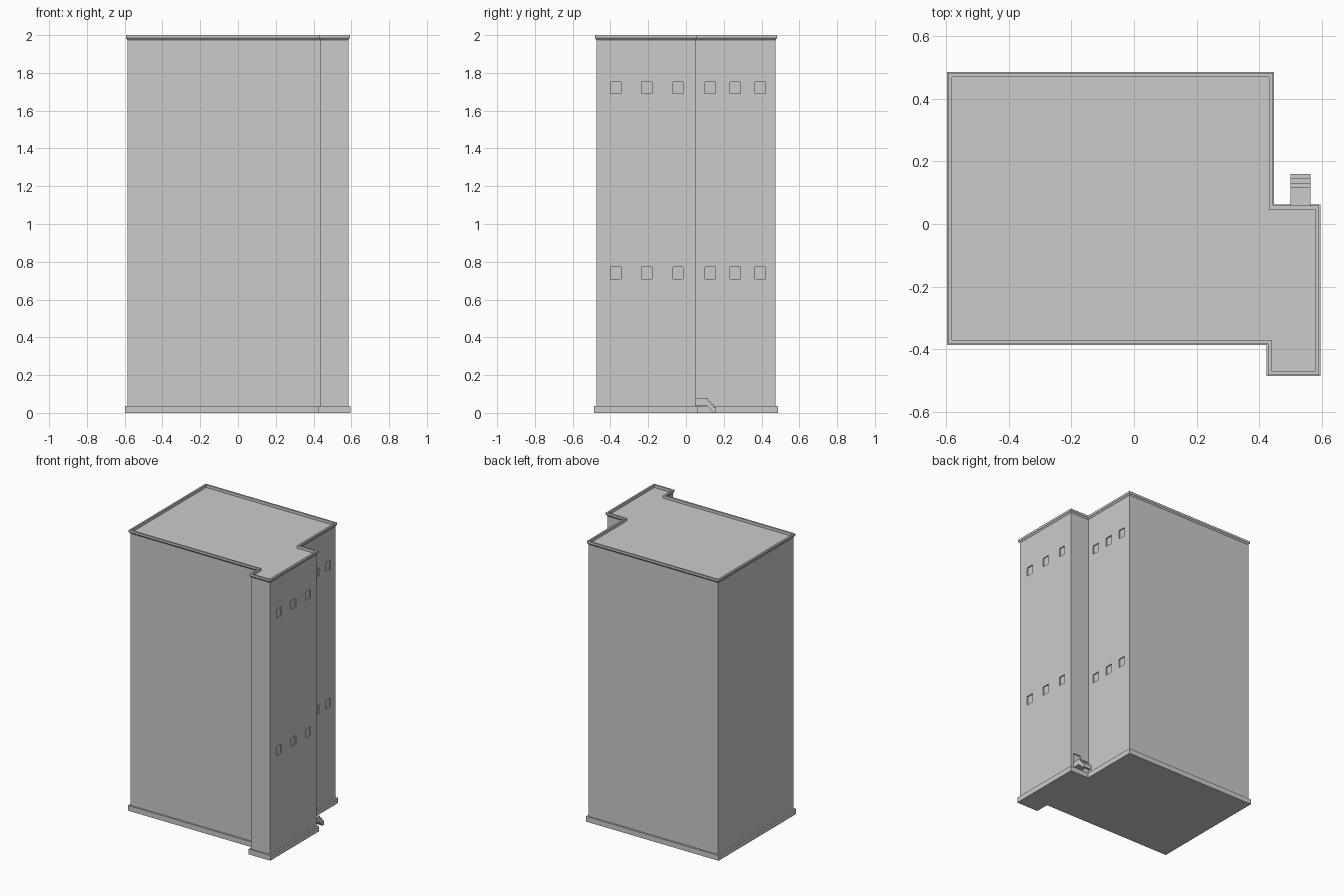
import bpy, bmesh
from mathutils import Vector

if "Cube" in bpy.data.objects:
    bpy.data.objects.remove(bpy.data.objects["Cube"])

# Wall footprint, counter-clockwise
FOOT = [(-0.586, -0.375), (0.436, -0.375), (0.436, -0.475), (0.584, -0.475),
        (0.584, 0.051), (0.436, 0.051), (0.436, 0.475), (-0.586, 0.475)]


def offset(d):
    """Footprint pushed outwards by d with square corners."""
    pts = [Vector(p) for p in FOOT]
    out = []
    for i, p in enumerate(pts):
        a = (p - pts[i - 1]).normalized()
        b = (pts[(i + 1) % len(pts)] - p).normalized()
        out.append(p + d * (Vector((a.y, -a.x)) + Vector((b.y, -b.x))))
    return out


def finish(name, bm):
    bmesh.ops.recalc_face_normals(bm, faces=bm.faces)
    me = bpy.data.meshes.new(name)
    bm.to_mesh(me)
    bm.free()
    ob = bpy.data.objects.new(name, me)
    bpy.context.collection.objects.link(ob)
    return ob


def loft(name, profile, closed=False):
    """Sweep a profile of (outward offset, z) round the footprint."""
    bm = bmesh.new()
    rings = [[bm.verts.new((p.x, p.y, z)) for p in offset(d)] for d, z in profile]
    pairs = list(zip(rings, rings[1:]))
    if closed:
        pairs.append((rings[-1], rings[0]))
    else:
        bm.faces.new(rings[0][::-1])
        bm.faces.new(rings[-1])
    n = len(FOOT)
    for lo, hi in pairs:
        for i in range(n):
            j = (i + 1) % n
            bm.faces.new((lo[i], lo[j], hi[j], hi[i]))
    return finish(name, bm)


def boxes(name, bounds):
    bm = bmesh.new()
    for lo, hi in bounds:
        lo, hi = Vector(lo), Vector(hi)
        vs = bmesh.ops.create_cube(bm, size=1)["verts"]
        bmesh.ops.scale(bm, vec=hi - lo, verts=vs)
        bmesh.ops.translate(bm, vec=(lo + hi) / 2, verts=vs)
    return finish(name, bm)


# Plinth, walls and parapet
loft("plinth", [(0.012, 0), (0.012, 0.037), (-0.005, 0.037)])
walls = loft("walls", [(0, 0.03), (0, 1.98)])
loft("parapet", [(-0.002, 1.975), (0, 1.975), (0.008, 1.985), (0.008, 2.0),
                 (-0.004, 2.0), (-0.004, 1.975)], closed=True)

# Shallow window recesses on the right side, two floors, plus the door recess
D = 0.008
cuts = []
for z in (0.71, 1.69):
    for k in range(3):
        for x, y in ((0.584, -0.40 + 0.165 * k), (0.436, 0.10 + 0.133 * k)):
            cuts.append(((x - D, y, z), (x + 0.03, y + 0.055, z + 0.063)))
cuts.append(((0.503, 0.051 - D, 0.08), (0.563, 0.08, 0.15)))
cutter = boxes("opening_cutter", cuts)
cutter.hide_render = True
mod = walls.modifiers.new("openings", 'BOOLEAN')
mod.object = cutter
mod.solver = 'EXACT'
bpy.context.view_layer.objects.active = walls
bpy.ops.object.modifier_apply(modifier=mod.name)
bpy.data.objects.remove(cutter)

# Entrance steps: stepped side profile (y, z) extruded along x
STEPS = [(0.045, 0.08), (0.117, 0.08), (0.117, 0.064), (0.131, 0.064),
         (0.131, 0.048), (0.146, 0.048), (0.146, 0.03), (0.16, 0.03),
         (0.16, 0.0), (0.145, 0.0), (0.11, 0.04), (0.045, 0.04)]
bm = bmesh.new()
face = bm.faces.new([bm.verts.new((0.5, y, z)) for y, z in STEPS])
ext = bmesh.ops.extrude_face_region(bm, geom=[face], use_keep_orig=True)["geom"]
bmesh.ops.translate(bm, vec=(0.065, 0, 0),
                    verts=[g for g in ext if isinstance(g, bmesh.types.BMVert)])
finish("entrance_steps", bm)
